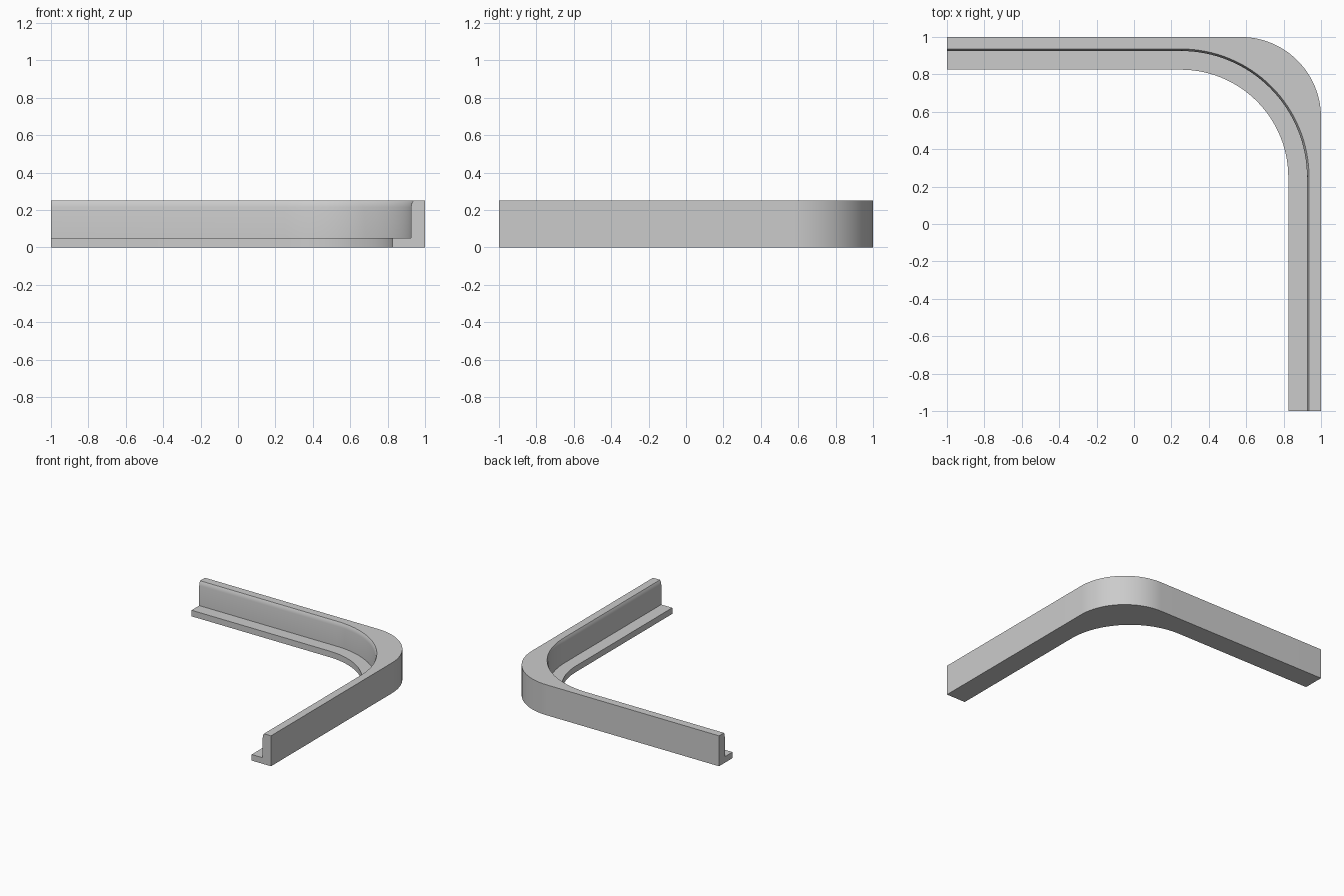
import bpy, bmesh
from math import sin, cos, pi, radians

cube = bpy.data.objects.get("Cube")
if cube:
    bpy.data.objects.remove(cube, do_unlink=True)

# Material
grey = bpy.data.materials.new("plain grey")
grey.use_nodes = True
colour = (0.6, 0.6, 0.6, 1)
grey.diffuse_color = colour
grey.node_tree.nodes["Principled BSDF"].inputs["Base Color"].default_value = colour

# L-shaped section: (distance out from the centre, height, arc centre)
OUTER, INNER = 0.57, 0.25
section = [(1.0, 0, OUTER), (1.0, 0.25, OUTER),
           (0.936, 0.25, INNER), (0.929, 0.236, INNER), (0.925, 0.215, INNER),
           (0.925, 0.05, INNER), (0.825, 0.05, INNER), (0.825, 0, INNER)]
STEPS = 32


def arc_point(reach, z, centre, angle):
    r = reach - centre
    return (centre + r * cos(angle), centre + r * sin(angle), z)


# Section stations: front end, round the corner, left-hand end
stations = [[(d, -1, z) for d, z, c in section]]
for i in range(STEPS + 1):
    stations.append([arc_point(d, z, c, pi / 2 * i / STEPS) for d, z, c in section])
stations.append([(-1, d, z) for d, z, c in section])

# Skin the stations and cap both ends
bm = bmesh.new()
rings = [[bm.verts.new(p) for p in ring] for ring in stations]
n = len(section)
for a, b in zip(rings, rings[1:]):
    for j in range(n):
        k = (j + 1) % n
        bm.faces.new((a[j], a[k], b[k], b[j]))
bm.faces.new(rings[0])
bm.faces.new(rings[-1][::-1])
bmesh.ops.recalc_face_normals(bm, faces=bm.faces)

mesh = bpy.data.meshes.new("corner_trim")
bm.to_mesh(mesh)
bm.free()
mesh.materials.append(grey)
trim = bpy.data.objects.new("corner_trim", mesh)
bpy.context.collection.objects.link(trim)

# Smooth the curved walls, keep the section's corners crisp
bpy.ops.object.select_all(action="DESELECT")
trim.select_set(True)
bpy.context.view_layer.objects.active = trim
bpy.ops.object.shade_smooth_by_angle(angle=radians(30))
